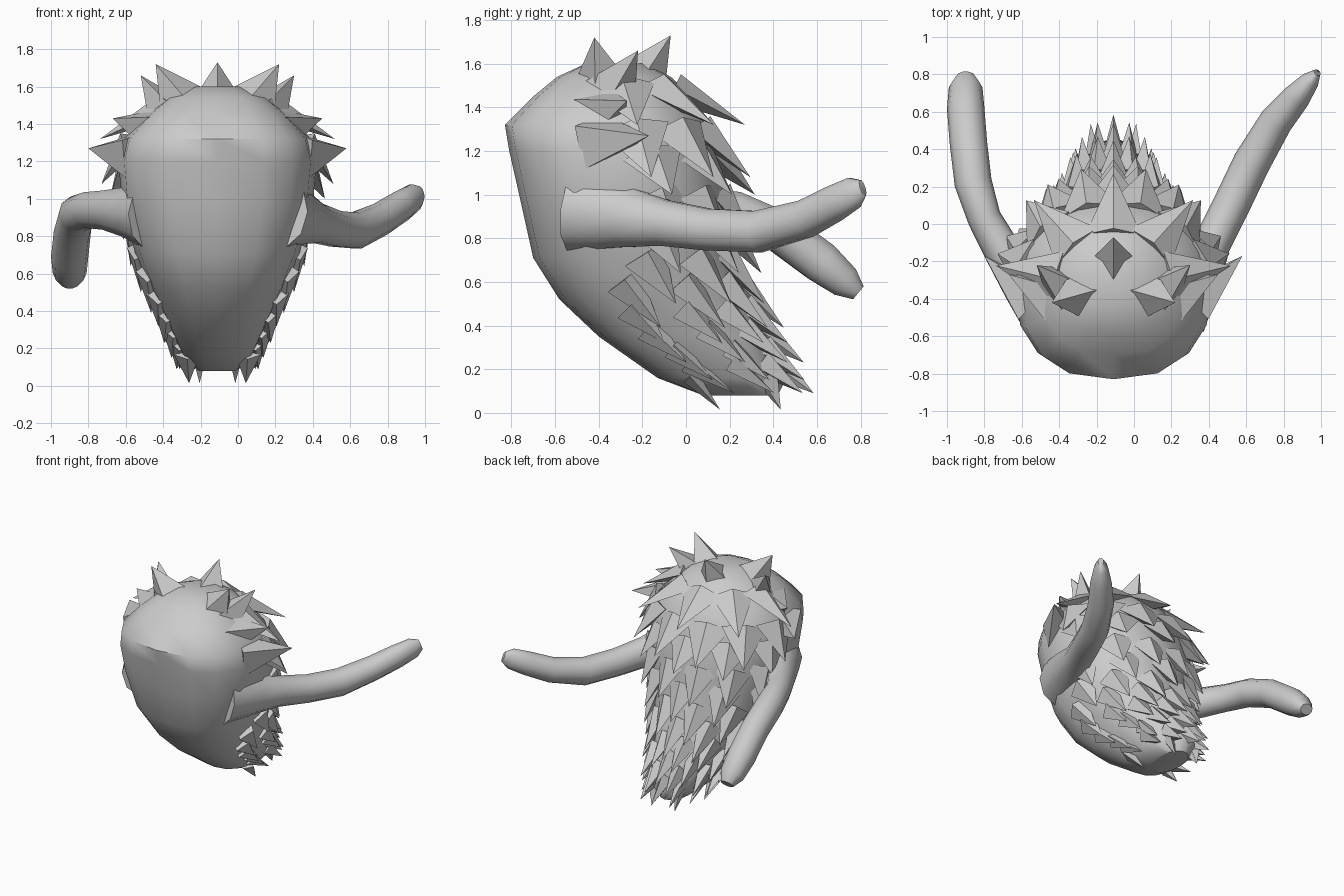
import bpy, bmesh, math
from mathutils import Vector

if "Cube" in bpy.data.objects:
    bpy.data.objects.remove(bpy.data.objects["Cube"])

CX = -0.11  # body symmetry plane
# body sections: z, front y, widest y, back y, half width
SECT = [(0.08, 0.08, 0.25, 0.42, 0.10), (0.16, -0.13, 0.15, 0.46, 0.19),
        (0.35, -0.40, 0.0, 0.38, 0.28), (0.52, -0.58, -0.12, 0.29, 0.36),
        (0.71, -0.70, -0.22, 0.22, 0.44), (0.98, -0.76, -0.28, 0.20, 0.51),
        (1.20, -0.81, -0.30, 0.15, 0.53), (1.32, -0.83, -0.30, 0.11, 0.50),
        (1.45, -0.70, -0.31, 0.03, 0.38), (1.54, -0.59, -0.32, -0.07, 0.27),
        (1.60, -0.46, -0.32, -0.18, 0.12)]


def surf(z, a):
    """Point of the body skin at height z; a = 0 is the back, 90 the right, 180 the front."""
    lo, hi = SECT[0], SECT[1]
    for lo, hi in zip(SECT, SECT[1:]):
        if z <= hi[0]:
            break
    t = max(0, min(1, (z - lo[0]) / (hi[0] - lo[0])))
    _, yf, yc, yb, hw = [p + (q - p) * t for p, q in zip(lo, hi)]
    s, c = math.sin(math.radians(a)), math.cos(math.radians(a))
    front = c < 0
    e = 0.78 if front else 1.0
    x = math.copysign(abs(s) ** e, s) * hw
    y = yc - abs(c) ** e * (yc - yf) if front else yc + c * (yb - yc)
    return Vector((CX + x, y, z))


def make(name, bm, angle):
    bmesh.ops.recalc_face_normals(bm, faces=bm.faces)
    me = bpy.data.meshes.new(name)
    bm.to_mesh(me)
    bm.free()
    ob = bpy.data.objects.new(name, me)
    bpy.context.collection.objects.link(ob)
    bpy.ops.object.select_all(action='DESELECT')
    ob.select_set(True)
    bpy.context.view_layer.objects.active = ob
    bpy.ops.object.shade_smooth_by_angle(angle=math.radians(angle))
    return ob


def loft(name, rings, angle=50):
    bm = bmesh.new()
    vs = [[bm.verts.new(p) for p in r] for r in rings]
    n = len(vs[0])
    for a, b in zip(vs, vs[1:]):
        for i in range(n):
            bm.faces.new((a[i], a[(i + 1) % n], b[(i + 1) % n], b[i]))
    bm.faces.new(vs[0][::-1])
    bm.faces.new(vs[-1])
    return make(name, bm, angle)


def tube(name, path, radii, n=10):
    pts = [Vector(p) for p in path]
    rings = []
    for i, p in enumerate(pts):
        d = (pts[min(i + 1, len(pts) - 1)] - pts[max(i - 1, 0)]).normalized()
        u = d.cross(Vector((0, 0, 1))).normalized()
        w = u.cross(d)
        rings.append([p + (u * math.cos(k * math.tau / n) * radii[i][0]
                           + w * math.sin(k * math.tau / n) * radii[i][1]) for k in range(n)])
    return loft(name, rings, 60)


def spike(bm, base, tip, out, w, thick):
    """Flat four-sided thorn from base to tip, with its ridge on the out side."""
    d = (tip - base).normalized()
    side = d.cross(out).normalized()
    up = side.cross(d)
    q = [bm.verts.new(base + o) for o in (side * w, up * thick, -side * w, -up * thick)]
    t = bm.verts.new(tip)
    bm.faces.new(q)
    for i in range(4):
        bm.faces.new((q[i], q[(i + 1) % 4], t))


# body
loft("body", [[surf(s[0], k * 22.5) for k in range(16)] for s in SECT])

# head crest framing the face: base, tip offsets from the symmetry plane, width
CREST = [((0.18, -0.38, 1.50), (0.33, -0.42, 1.72), 0.15),
         ((0.25, -0.36, 1.44), (0.41, -0.22, 1.66), 0.13),
         ((0.32, -0.40, 1.37), (0.56, -0.27, 1.43), 0.14),
         ((0.43, -0.42, 1.24), (0.69, -0.17, 1.27), 0.15),
         ((0.0, -0.22, 1.50), (0.0, -0.07, 1.73), 0.15)]
bm = bmesh.new()
for b, t, w in CREST:
    for s in ((1, -1) if b[0] else (1,)):
        base, tip = Vector((CX + s * b[0], *b[1:])), Vector((CX + s * t[0], *t[1:]))
        spike(bm, base, tip, Vector((0, -1, 0.4)), w, 0.14)
make("head_crest", bm, 30)


def quill_rows(name, rows):
    bm = bmesh.new()
    for z, drop, out, back, w, n, span in rows:
        for i in range(n):
            a = -span + 2 * span * i / (n - 1)
            p = surf(z, a)
            o = Vector((math.sin(math.radians(a)), math.cos(math.radians(a)), 0.35))
            tip = surf(max(z - drop, 0.08), a)
            tip.z = z - drop
            tip += Vector((o.x * out, o.y * out + back, 0))
            spike(bm, p - o * 0.03, tip, o, w, 0.07)
    return make(name, bm, 30)


# rows: root z, drop, outward, backward, half width, count, span in degrees
quill_rows("head_quills", [(1.50, 0.18, 0.13, 0.03, 0.15, 5, 85),
                           (1.32, 0.24, 0.11, 0.03, 0.16, 6, 80),
                           (1.20, 0.20, 0.10, 0.02, 0.15, 5, 70)])
quill_rows("back_quills", [(1.02, 0.24, 0.08, 0.03, 0.13, 6, 70),
                           (0.88, 0.24, 0.07, 0.03, 0.12, 5, 75),
                           (0.74, 0.24, 0.06, 0.02, 0.11, 6, 85),
                           (0.62, 0.23, 0.06, 0.03, 0.09, 7, 100)])
quill_rows("tail_quills", [(0.50, 0.18, 0.06, 0.03, 0.08, 8, 105),
                           (0.40, 0.17, 0.07, 0.04, 0.07, 7, 105),
                           (0.31, 0.16, 0.07, 0.04, 0.06, 6, 100),
                           (0.24, 0.15, 0.11, 0.05, 0.05, 7, 100),
                           (0.18, 0.165, 0.06, 0.0, 0.04, 4, 110)])

# arms, flaring into the shoulders
tube("right_arm", [(0.22, -0.50, 0.93), (0.33, -0.28, 0.90), (0.42, -0.10, 0.87), (0.52, 0.10, 0.84),
                   (0.63, 0.33, 0.83), (0.76, 0.55, 0.89), (0.87, 0.68, 0.96),
                   (0.945, 0.77, 1.01), (0.98, 0.81, 1.03)],
     [(0.17, 0.20), (0.14, 0.15), (0.10, 0.11), (0.10, 0.10), (0.10, 0.10),
      (0.09, 0.09), (0.075, 0.085), (0.05, 0.075), (0.02, 0.04)])
tube("left_arm", [(-0.45, -0.45, 0.92), (-0.58, -0.30, 0.93), (-0.70, -0.15, 0.94),
                  (-0.80, 0.03, 0.94), (-0.86, 0.22, 0.92), (-0.885, 0.43, 0.83),
                  (-0.90, 0.62, 0.69), (-0.90, 0.73, 0.60), (-0.90, 0.79, 0.55)],
     [(0.18, 0.20), (0.14, 0.14), (0.10, 0.11), (0.09, 0.10), (0.10, 0.10),
      (0.10, 0.10), (0.10, 0.10), (0.09, 0.08), (0.05, 0.04)])
